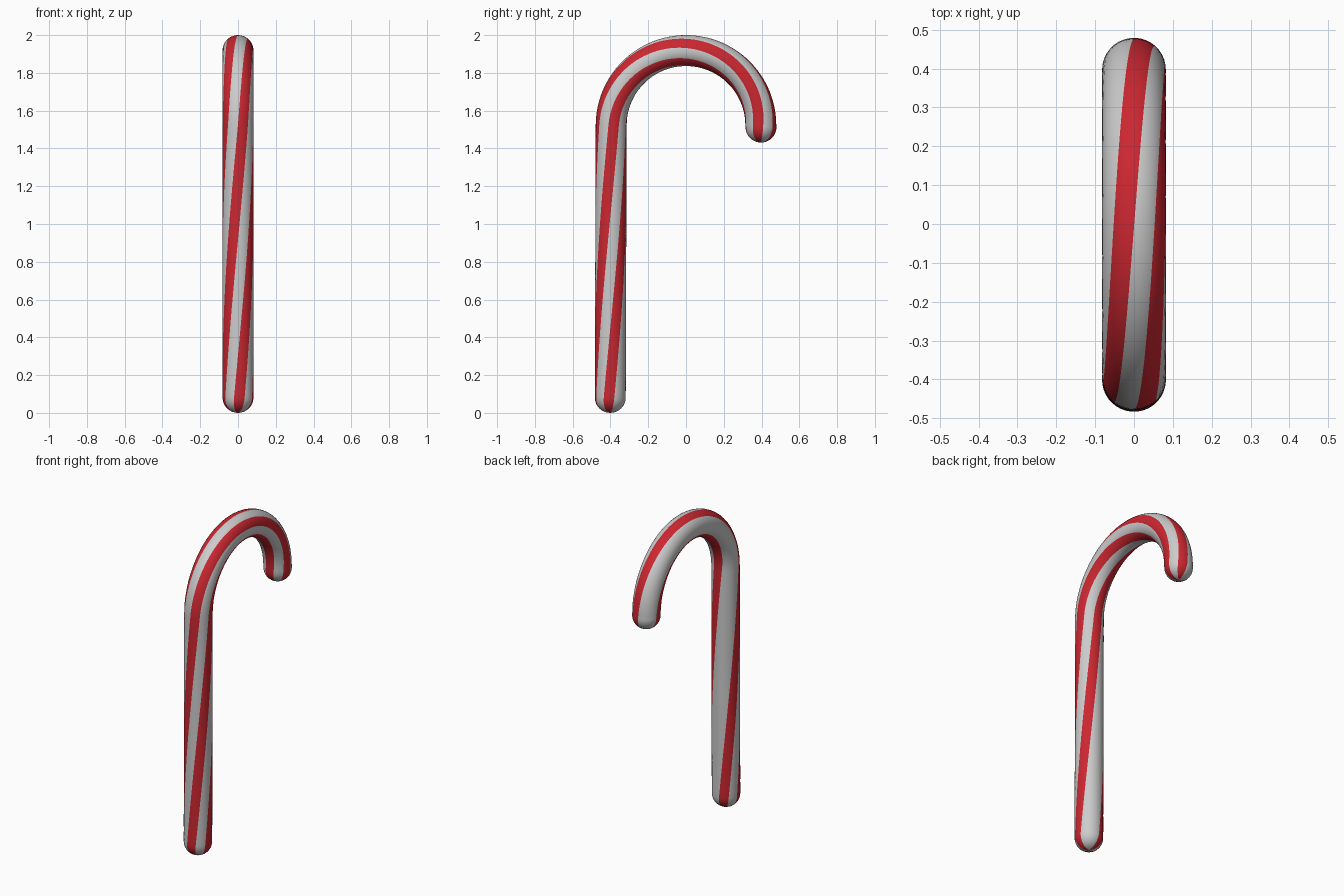
import bpy, bmesh
from math import sin, cos, pi, radians
from mathutils import Vector

if "Cube" in bpy.data.objects:
    bpy.data.objects.remove(bpy.data.objects["Cube"])

SIDES = 36            # nine 40-degree bands, four columns each
R = 0.082             # tube radius
BEND, BEND_Z = 0.396, 1.522
FOOT_Y, FOOT_Z = -0.401, R
TIP_Z = 1.513
TWIST = radians(187)
X = Vector((1, 0, 0))


def material(name, rgb):
    m = bpy.data.materials.new(name)
    m.diffuse_color = (*rgb, 1)
    m.use_nodes = True
    m.node_tree.nodes["Principled BSDF"].inputs["Base Color"].default_value = m.diffuse_color
    return m


# Centre line: (point, outward normal, radius)
rings = []
CAP, LEG, ARC = 8, 40, 64
down = Vector((0, 0, -1))
front, back = Vector((0, -1, 0)), Vector((0, 1, 0))

# rounded foot
foot = Vector((0, FOOT_Y, FOOT_Z))
for i in range(1, CAP):
    a = i / CAP * pi / 2
    rings.append((foot + down * R * cos(a), front, R * sin(a)))

# straight leg
leg_top = Vector((0, -BEND, BEND_Z))
for i in range(LEG):
    rings.append((foot.lerp(leg_top, i / LEG), front, R))

# hook
for i in range(ARC + 1):
    a = pi * i / ARC
    n = Vector((0, -cos(a), sin(a)))
    rings.append((Vector((0, 0, BEND_Z)) + n * BEND, n, R))

# rounded tip
tip = Vector((0, BEND + 0.001, TIP_Z))
for i in range(CAP):
    a = i / CAP * pi / 2
    rings.append((tip + down * R * sin(a), back, R * cos(a)))

# Skin the rings, turning each one along the path so the bands spiral
bm = bmesh.new()
lengths = [0.0]
for (p, _, _), (q, _, _) in zip(rings, rings[1:]):
    lengths.append(lengths[-1] + (q - p).length)

loops = []
for (p, n, r), s in zip(rings, lengths):
    turn = TWIST * s / lengths[-1] - pi
    loops.append([bm.verts.new(p + r * (cos(turn + 2 * pi * k / SIDES) * n
                                        + sin(turn + 2 * pi * k / SIDES) * X))
                  for k in range(SIDES)])


def add_face(verts, column):
    f = bm.faces.new(verts)
    band = column * 9 // SIDES
    f.material_index = 1 if band % 2 == 0 and band < 8 else 0
    f.smooth = True


for a, b in zip(loops, loops[1:]):
    for k in range(SIDES):
        j = (k + 1) % SIDES
        add_face((a[k], a[j], b[j], b[k]), k)

# poles closing both ends
start = bm.verts.new(foot + down * R)
end = bm.verts.new(tip + down * R)
for k in range(SIDES):
    j = (k + 1) % SIDES
    add_face((start, loops[0][j], loops[0][k]), k)
    add_face((end, loops[-1][k], loops[-1][j]), k)

bmesh.ops.recalc_face_normals(bm, faces=bm.faces)
mesh = bpy.data.meshes.new("striped_cane")
bm.to_mesh(mesh)
bm.free()
mesh.materials.append(material("white_band", (0.8, 0.8, 0.8)))
mesh.materials.append(material("red_band", (0.6, 0.02, 0.03)))
cane = bpy.data.objects.new("striped_cane", mesh)
bpy.context.collection.objects.link(cane)
